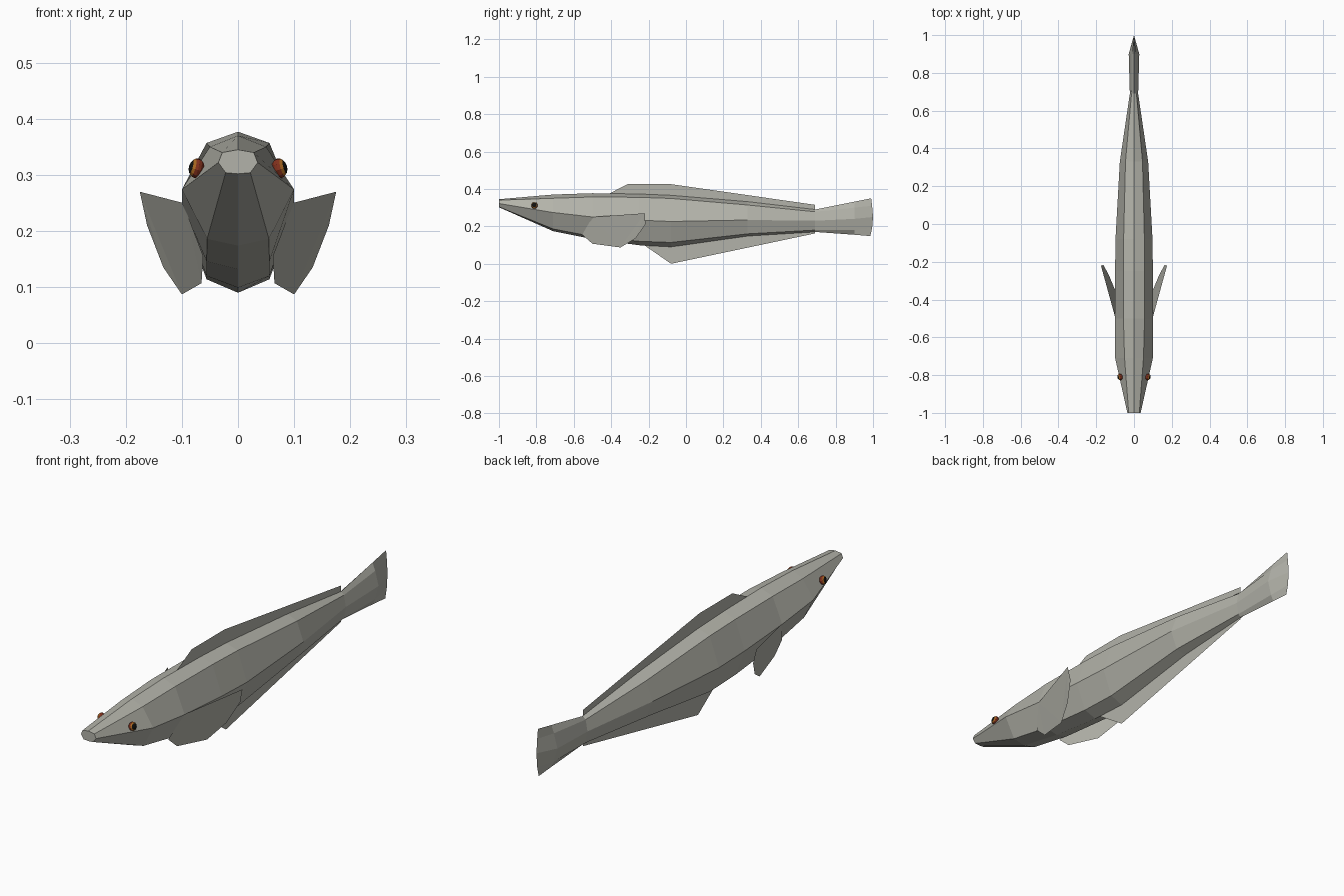
import bpy, bmesh, math
from mathutils import Vector

if "Cube" in bpy.data.objects:
    bpy.data.objects.remove(bpy.data.objects["Cube"])


def material(name, rgb):
    m = bpy.data.materials.new(name)
    m.diffuse_color = (*rgb, 1)
    m.use_nodes = True
    m.node_tree.nodes["Principled BSDF"].inputs["Base Color"].default_value = m.diffuse_color
    return m


GREY = material("fish grey", (0.45, 0.45, 0.40))
BLACK = material("pupil black", (0.006, 0.006, 0.005))
ORANGE = material("iris orange", (0.40, 0.14, 0.015))
RED = material("iris rim red", (0.22, 0.03, 0.012))


def finish(bm, name, mats):
    me = bpy.data.meshes.new(name)
    bm.to_mesh(me)
    bm.free()
    for m in mats:
        me.materials.append(m)
    ob = bpy.data.objects.new(name, me)
    bpy.context.collection.objects.link(ob)
    return ob


# Body and tail: eight-sided loft
# y, z top, (x, z) shoulder, (x, z) side, (x, z) lower edge, z bottom
rings = [
    (-1.00, 0.345, 0.028, 0.340, 0.035, 0.322, 0.022, 0.304, 0.302),
    (-0.71, 0.370, 0.050, 0.350, 0.100, 0.274, 0.055, 0.186, 0.174),
    (-0.50, 0.377, 0.056, 0.357, 0.100, 0.250, 0.056, 0.146, 0.132),
    (-0.25, 0.373, 0.056, 0.355, 0.100, 0.233, 0.056, 0.120, 0.099),
    (-0.08, 0.366, 0.055, 0.349, 0.098, 0.226, 0.056, 0.114, 0.090),
    (0.33, 0.332, 0.045, 0.314, 0.075, 0.234, 0.045, 0.160, 0.148),
    (0.69, 0.290, 0.013, 0.278, 0.022, 0.230, 0.013, 0.180, 0.170),
    (0.90, 0.332, 0.012, 0.300, 0.028, 0.240, 0.012, 0.180, 0.155),
    (0.99, 0.350, 0.000, 0.310, 0.000, 0.250, 0.000, 0.190, 0.148),
]
bm = bmesh.new()
loops = []
for y, zt, xu, zu, xs, zs, xl, zl, zb in rings:
    half = [(xu, zu), (xs, zs), (xl, zl)]
    pts = [(0, zt)] + half + [(0, zb)] + [(-x, z) for x, z in reversed(half)]
    loops.append([bm.verts.new((x, y, z)) for x, z in pts])
for v, dy in zip(loops[-1], (0, 0.005, 0.01, 0.005, -0.005, 0.005, 0.01, 0.005)):
    v.co.y += dy
for a, b in zip(loops, loops[1:]):
    for i in range(8):
        j = (i + 1) % 8
        bm.faces.new((a[i], a[j], b[j], b[i]))
# Snout: upper lip and mouth
s = loops[0]
bm.faces.new((s[6], s[7], s[0], s[1], s[2]))
bm.faces.new((s[2], s[3], s[4], s[5], s[6]))
bmesh.ops.remove_doubles(bm, verts=bm.verts, dist=0.0005)
bmesh.ops.recalc_face_normals(bm, faces=bm.faces)
finish(bm, "body_and_tail", [GREY])


# Thin flat fins
def fin(name, pts):
    bm = bmesh.new()
    f = bm.faces.new([bm.verts.new(p) for p in pts])
    bmesh.ops.triangulate(bm, faces=[f])
    return finish(bm, name, [GREY])


fin("dorsal_fin", [(0, y, z) for y, z in (
    (-0.42, 0.370), (-0.31, 0.427), (-0.09, 0.427), (0.69, 0.315),
    (0.69, 0.285), (0.33, 0.320), (-0.08, 0.350))])
fin("belly_fin", [(0, y, z) for y, z in (
    (-0.22, 0.097), (-0.08, 0.0), (0.69, 0.162), (0.69, 0.175),
    (0.33, 0.160), (-0.08, 0.110))])

pectoral = [(0.098, -0.50, 0.25), (0.175, -0.22, 0.27), (0.162, -0.217, 0.21),
            (0.133, -0.27, 0.135), (0.10, -0.35, 0.087), (0.065, -0.50, 0.107),
            (0.062, -0.555, 0.155)]


# Eyes: coloured bands around the outward axis
def eye(name, side):
    bm = bmesh.new()
    bmesh.ops.create_uvsphere(bm, u_segments=10, v_segments=8, radius=0.018)
    axis = Vector((0.93 * side, -0.2, 0.25)).normalized()
    rot = Vector((0, 0, 1)).rotation_difference(axis).to_matrix()
    for v in bm.verts:
        v.co.z *= 0.75
        v.co = rot @ v.co
    bm.normal_update()
    for f in bm.faces:
        d = f.calc_center_median().dot(axis) / 0.0135
        f.material_index = 0 if d > 0.6 else 1 if d > 0.2 else 2
    bmesh.ops.translate(bm, verts=bm.verts, vec=(0.074 * side, -0.81, 0.312))
    finish(bm, name, [BLACK, ORANGE, RED])


for label, side in (("right", 1), ("left", -1)):
    fin(label + "_pectoral_fin", [(x * side, y, z) for x, y, z in pectoral])
    eye(label + "_eye", side)
